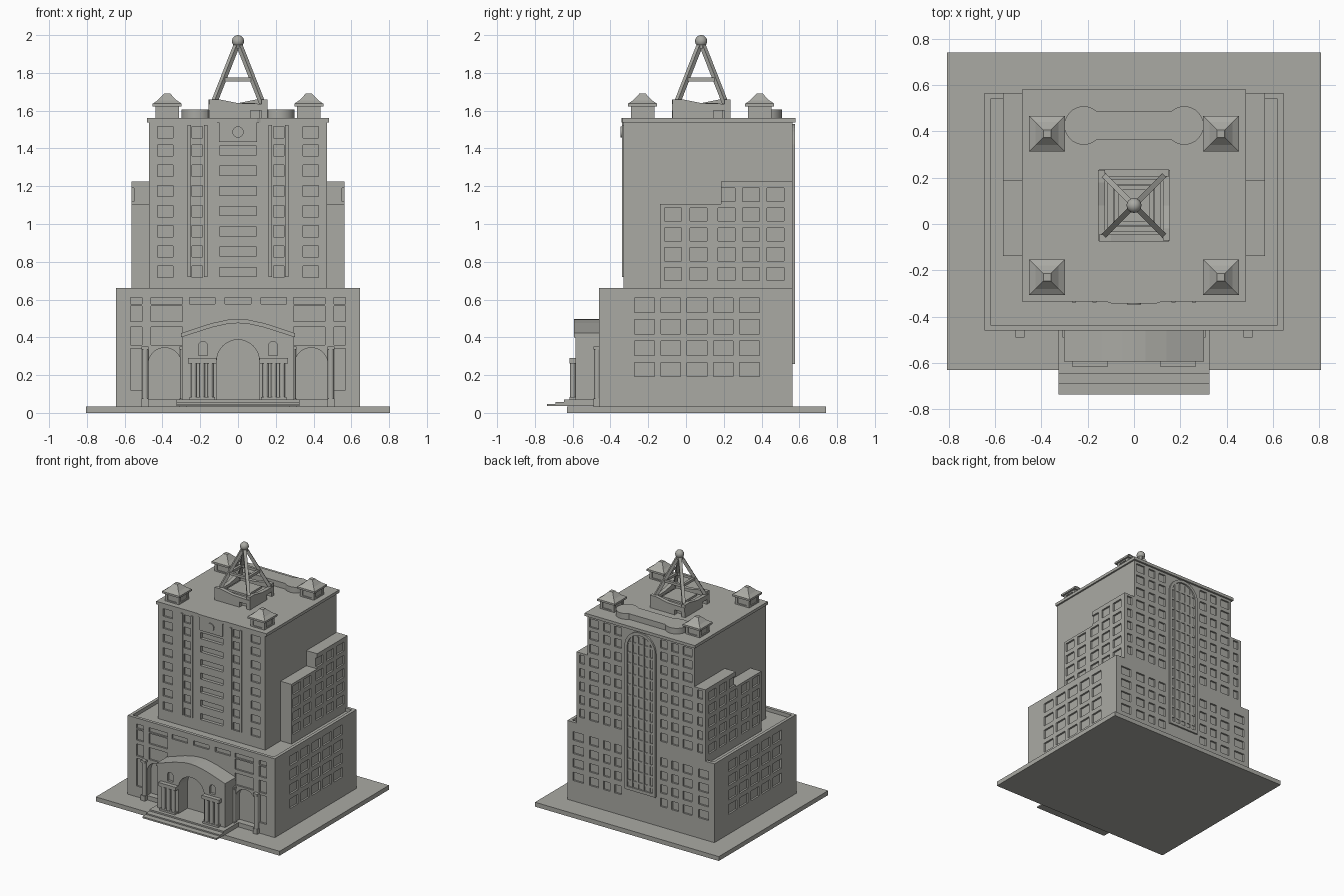
import bpy, bmesh, math
from mathutils import Vector

if "Cube" in bpy.data.objects:
    bpy.data.objects.remove(bpy.data.objects["Cube"])

stone = bpy.data.materials.new("warm grey stone")
stone.diffuse_color = (0.40, 0.40, 0.37, 1)
stone.use_nodes = True
stone.node_tree.nodes["Principled BSDF"].inputs["Base Color"].default_value = stone.diffuse_color


def finish(name, bm, smooth=False):
    bmesh.ops.recalc_face_normals(bm, faces=bm.faces[:])
    me = bpy.data.meshes.new(name)
    bm.to_mesh(me)
    bm.free()
    me.materials.append(stone)
    ob = bpy.data.objects.new(name, me)
    bpy.context.collection.objects.link(ob)
    if smooth:
        bpy.ops.object.select_all(action='DESELECT')
        ob.select_set(True)
        bpy.context.view_layer.objects.active = ob
        bpy.ops.object.shade_smooth_by_angle(angle=math.radians(35))
    return ob


def add_prism(bm, pts, axis, a, b):
    """Extrude a 2D outline along an axis from a to b."""
    place = {'x': lambda u, v, t: (t, u, v), 'y': lambda u, v, t: (u, t, v),
             'z': lambda u, v, t: (u, v, t)}[axis]
    lo = [bm.verts.new(place(u, v, a)) for u, v in pts]
    hi = [bm.verts.new(place(u, v, b)) for u, v in pts]
    n = len(pts)
    bm.faces.new(lo)
    bm.faces.new(hi)
    for i in range(n):
        bm.faces.new((lo[i], lo[(i + 1) % n], hi[(i + 1) % n], hi[i]))


def rect(u0, u1, v0, v1):
    return [(u0, v0), (u1, v0), (u1, v1), (u0, v1)]


def arch(c, r, v0, v1, n=16):
    """Round-headed outline with its crown at v1."""
    return [(c - r, v0), (c + r, v0)] + [(c + r * math.cos(math.pi * i / n),
            v1 - r + r * math.sin(math.pi * i / n)) for i in range(n + 1)]


def circle(cx, cy, r, n=24):
    return [(cx + r * math.cos(2 * math.pi * i / n), cy + r * math.sin(2 * math.pi * i / n)) for i in range(n)]


def solid(name, prisms, smooth=False):
    bm = bmesh.new()
    for p in prisms:
        add_prism(bm, *p)
    return finish(name, bm, smooth)


def box(x0, x1, y0, y1, z0, z1):
    return (rect(x0, x1, y0, y1), 'z', z0, z1)


def cut(ob, prisms):
    cutter = solid("cutter", prisms)
    cutter.hide_render = True
    m = ob.modifiers.new("openings", 'BOOLEAN')
    m.operation, m.solver, m.object = 'DIFFERENCE', 'EXACT', cutter
    bpy.context.view_layer.objects.active = ob
    bpy.ops.object.modifier_apply(modifier=m.name)
    bpy.data.objects.remove(cutter)


def both(x0, x1):
    return [(x0, x1), (-x1, -x0)]


BACK, FRONT, TFRONT = 0.565, -0.46, -0.33
D = 0.014  # window recess
rows = [0.747 + 0.107 * i for i in range(7)]

# ground slab
solid("ground_slab", [box(-0.806, 0.806, -0.63, 0.74, 0, 0.035)])

# podium with sunk roof, windows and side arches
podium = solid("podium", [box(-0.645, 0.645, FRONT, BACK, 0.03, 0.66)])
c = [box(-0.62, 0.62, -0.435, 0.54, 0.632, 0.7)]
fy = ('y', FRONT - 0.05, FRONT + D)
for x0, x1 in both(0.508, 0.57):
    c += [(rect(x0, x1, a, b), *fy) for a, b in ((0.577, 0.612), (0.485, 0.567), (0.36, 0.455), (0.12, 0.34))]
for x0, x1 in both(0.295, 0.46):
    c += [(rect(x0, x1, a, b), *fy) for a, b in ((0.577, 0.612), (0.485, 0.567), (0.36, 0.455))]
    c.append((arch((x0 + x1) / 2 + math.copysign(0.01, x0), 0.088, 0.07, 0.345), 'y', FRONT - 0.05, FRONT + 0.05))
c += [(rect(x - 0.068, x + 0.068, 0.577, 0.612), *fy) for x in (-0.19, 0, 0.19)]
for s in (-1, 1):
    for y in (-0.22, -0.081, 0.058, 0.197, 0.336):
        for z in (0.23, 0.343, 0.456, 0.569):
            c.append((rect(y - 0.052, y + 0.052, z - 0.038, z + 0.038), 'x', s * (0.645 - D), s * 0.7))
    for x, w in ((0.2, 0.03), (0.3, 0.03), (0.41, 0.04), (0.55, 0.045)):
        for i in range(4):
            z = 0.23 + 0.107 * i
            c.append((rect(s * x - w, s * x + w, z - 0.033, z + 0.033), 'y', BACK - D, BACK + 0.05))
cut(podium, c)

# main tower shaft
tower = solid("tower", [box(-0.47, 0.47, TFRONT, BACK, 0.6, 1.54)])
c = []
for z in rows:
    c.append((rect(-0.098, 0.098, z - 0.024, z + 0.024), 'y', TFRONT - 0.05, TFRONT + 0.025))
for s in (-1, 1):
    for z in rows + [1.485]:
        for x, w in ((0.385, 0.04), (0.215, 0.028)):
            c.append((rect(s * x - w, s * x + w, z - 0.03, z + 0.03), 'y', TFRONT - 0.05, TFRONT + D))
        for x, w in ((0.2, 0.03), (0.3, 0.03), (0.41, 0.04)):
            c.append((rect(s * x - w, s * x + w, z - 0.033, z + 0.033), 'y', BACK - D, BACK + 0.05))
cut(tower, c)

# front pilaster strips, centre plaque and medallion
strips = []
for a, b in ((0.25, 0.267), (0.162, 0.18)):
    strips += [box(x0, x1, TFRONT - 0.008, TFRONT + 0.01, 0.72, 1.525) for x0, x1 in both(a, b)]
solid("pilaster_strips", strips)
solid("clock_plaque", [box(-0.1, 0.1, TFRONT - 0.01, TFRONT + 0.01, 1.435, 1.54)])
solid("round_medallion", [(circle(0, 1.487, 0.03), 'y', TFRONT - 0.018, TFRONT)], True)

# stepped side wings
for s, label in ((-1, "left"), (1, "right")):
    wing = solid(label + "_wing", [([(-0.137, 0.6), (BACK, 0.6), (BACK, 1.225), (0.185, 1.225),
                 (0.185, 1.105), (-0.137, 1.105)], 'x', s * 0.46, s * 0.565)])
    c = []
    for i, y in enumerate((-0.07, 0.065, 0.215, 0.345, 0.475)):
        for z in (0.735, 0.84, 0.945, 1.05, 1.155)[:5 if i > 1 else 4]:
            c.append((rect(y - 0.045, y + 0.045, z - 0.035, z + 0.035), 'x', s * (0.565 - D), s * 0.7))
    for z in rows[:5]:
        c.append((rect(s * 0.517 - 0.022, s * 0.517 + 0.022, z - 0.033, z + 0.033), 'y', BACK - D, BACK + 0.05))
    cut(wing, c)

# tall round-headed rear window: frame and glazing bars
frame = solid("rear_arch_frame", [(arch(0, 0.135, 0.26, 1.53), 'y', BACK - 0.01, 0.578)])
cut(frame, [(arch(0, 0.112, 0.285, 1.507), 'y', BACK - 0.05, 0.6)])
bars = [box(x - 0.008, x + 0.008, BACK - 0.01, BACK + 0.007, 0.28, 1.49) for x in (-0.075, -0.026, 0.026, 0.075)]
bars += [box(-0.114, 0.114, BACK - 0.01, BACK + 0.006, z - 0.008, z + 0.008)
         for z in [0.33 + 0.0845 * i for i in range(14)]]
solid("rear_window_bars", bars)

# roof slab with shallow front projection
solid("roof_cornice", [([(-0.483, -0.335), (-0.12, -0.335), (-0.1, -0.342), (0.1, -0.342), (0.12, -0.335),
      (0.483, -0.335), (0.483, 0.58), (-0.483, 0.58)], 'z', 1.537, 1.56)])

# corner pavilions with flared roofs
for x in (-0.375, 0.375):
    for y in (-0.23, 0.39):
        body = solid("pavilion", [box(x - 0.062, x + 0.062, y - 0.062, y + 0.062, 1.555, 1.625)])
        cut(body, [box(x - 0.04, x + 0.04, y + s * 0.055, y + s * 0.08, 1.57, 1.612) for s in (-1, 1)] +
            [box(x + s * 0.055, x + s * 0.08, y - 0.04, y + 0.04, 1.57, 1.612) for s in (-1, 1)])
        bm = bmesh.new()
        rings = []
        for r, z in ((0.077, 1.622), (0.077, 1.637), (0.05, 1.655), (0.021, 1.685), (0.016, 1.692)):
            rings.append([bm.verts.new((x + a * r, y + b * r, z)) for a, b in ((-1, -1), (1, -1), (1, 1), (-1, 1))])
        for lo, hi in zip(rings, rings[1:]):
            for i in range(4):
                bm.faces.new((lo[i], lo[(i + 1) % 4], hi[(i + 1) % 4], hi[i]))
        bm.faces.new(rings[0])
        bm.faces.new(rings[-1])
        finish("pavilion_roof", bm)

# dumbbell-shaped rear roof block
a0 = math.asin(0.06 / 0.083)
lobe = [a0 - math.pi + (2 * math.pi - 2 * a0) * i / 24 for i in range(25)]
right = [(0.217 + 0.083 * math.cos(a), 0.425 + 0.083 * math.sin(a)) for a in lobe]
solid("rear_roof_block", [(right + [(-x, y) for x, y in reversed(right)], 'z', 1.555, 1.605)], True)

# crown base: core with four sloped screen walls arranged in a pinwheel
CY = 0.08
solid("crown_core", [box(-0.115, 0.115, CY - 0.115, CY + 0.115, 1.555, 1.625),
                     box(-0.09, 0.09, CY - 0.09, CY + 0.09, 1.62, 1.64)])
screen = [(-0.152, 1.555), (0.065, 1.555), (0.065, 1.60), (0.152, 1.60), (0.152, 1.635), (0.0, 1.64),
          (-0.1, 1.66), (-0.152, 1.66)]
for k in range(4):
    ob = solid("crown_screen", [(screen, 'y', -0.155, -0.125)])
    ob.rotation_euler.z = k * math.pi / 2
    ob.location.y = CY


# spire: leaning struts, tie bars, ball finial
def beam(name, p, q, w):
    p, q = Vector(p), Vector(q)
    ob = solid(name, [box(-w, w, -w, w, 0, (q - p).length)])
    ob.rotation_euler = (q - p).to_track_quat('Z', 'Y').to_euler()
    ob.location = p


corners = [(-1, -1), (1, -1), (1, 1), (-1, 1)]
for i, (a, b) in enumerate(corners):
    beam("spire_strut", (a * 0.13, CY + b * 0.13, 1.635), (a * 0.008, CY + b * 0.008, 1.945), 0.012)
    e, f = corners[(i + 1) % 4]
    beam("spire_tie", (a * 0.077, CY + b * 0.077, 1.765), (e * 0.077, CY + f * 0.077, 1.765), 0.01)
solid("spire_collar", [(circle(0, CY, 0.024), 'z', 1.93, 1.952)], True)
bm = bmesh.new()
bmesh.ops.create_uvsphere(bm, u_segments=24, v_segments=14, radius=0.032)
bmesh.ops.translate(bm, verts=bm.verts, vec=(0, CY, 1.968))
finish("spire_ball", bm, True)

# entrance portal with low gable, arch and niches
gable = [(-0.297, 0.06), (0.297, 0.06), (0.297, 0.42), (0.14, 0.472), (0.05, 0.492), (0, 0.495),
         (-0.05, 0.492), (-0.14, 0.472), (-0.297, 0.42)]
portal = solid("entrance_portal", [(gable, 'y', -0.585, FRONT + 0.005)])
cut(portal, [(arch(0, 0.113, 0.05, 0.387), 'y', -0.7, FRONT - 0.01)] +
    [(arch(x, 0.024, 0.305, 0.378), 'y', -0.7, -0.565) for x in (-0.185, 0.185)])
rim = [(-0.302, 0.355), (-0.24, 0.375), (-0.24, 0.38), (-0.302, 0.36)]
solid("gable_moulding", [([(-0.302, 0.4), (-0.14, 0.452), (-0.05, 0.472), (0, 0.475), (0.05, 0.472), (0.14, 0.452),
      (0.302, 0.4), (0.302, 0.422), (0.14, 0.475), (0.05, 0.494), (0, 0.497), (-0.05, 0.494), (-0.14, 0.475),
      (-0.302, 0.422)], 'y', -0.593, FRONT + 0.005)])

# triple entrance columns with plinth and entablature
for x0, x1 in both(0.122, 0.258):
    m = (x0 + x1) / 2
    solid("entrance_columns", [(circle(m + d, -0.6, 0.015, 16), 'z', 0.08, 0.265) for d in (-0.044, 0, 0.044)], True)
    solid("entrance_entablature", [box(x0 - 0.008, x1 + 0.008, -0.618, -0.58, 0.262, 0.29),
                                   box(x0, x1, -0.617, -0.58, 0.06, 0.085)])

# slim columns beside the side arches
for x in (-0.492, -0.29, 0.29, 0.492):
    solid("side_column", [(circle(x, -0.47, 0.017, 16), 'z', 0.07, 0.34)], True)
    solid("side_column_cap", [box(x - 0.019, x + 0.019, -0.489, -0.455, 0.335, 0.352),
                              box(x - 0.019, x + 0.019, -0.489, -0.455, 0.035, 0.075)])

# entrance steps
solid("entrance_steps", [box(-0.325, 0.325, -0.735, -0.46, 0.036, 0.048),
      box(-0.325, 0.325, -0.69, -0.46, 0.046, 0.058), box(-0.325, 0.325, -0.645, -0.46, 0.056, 0.07)])
